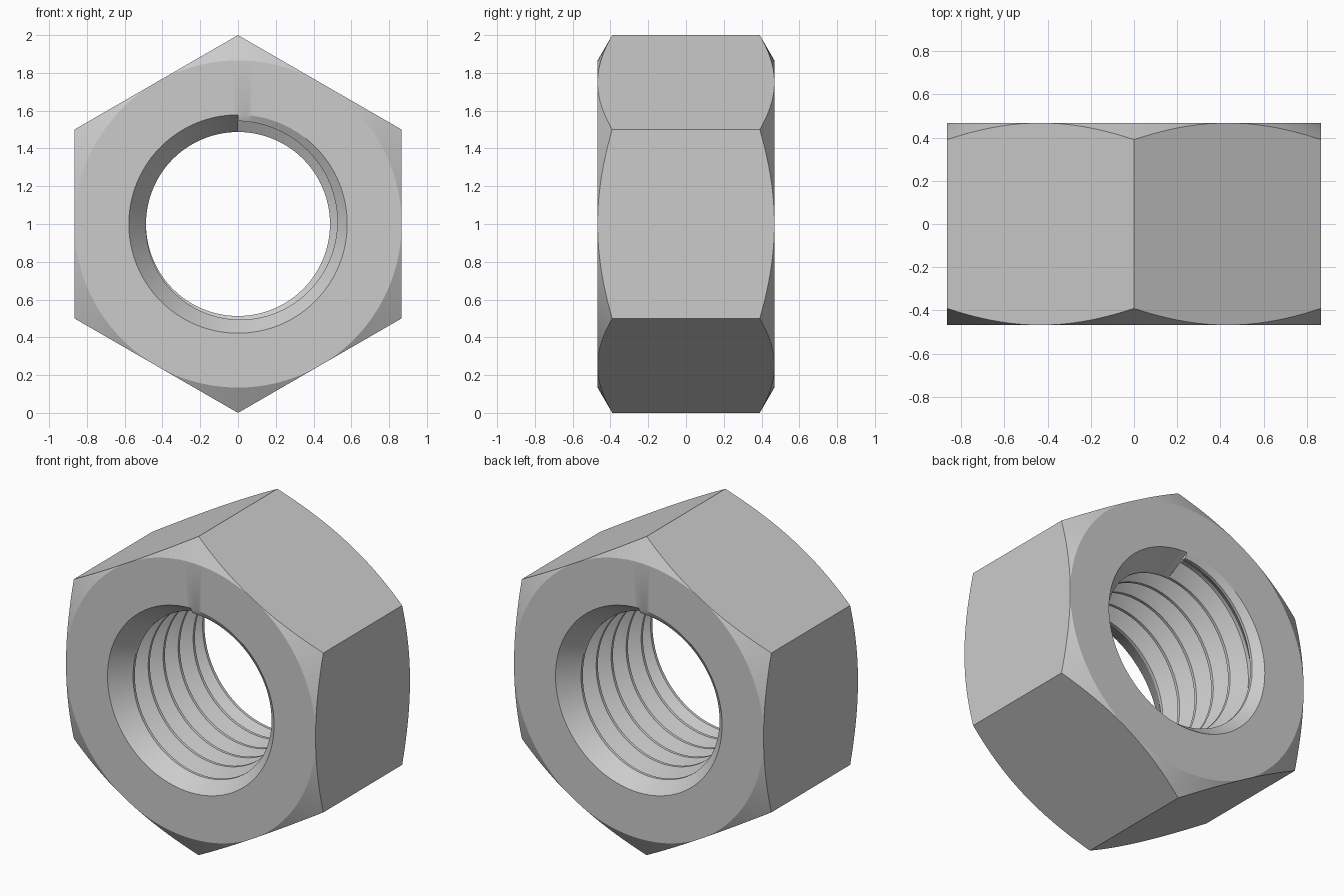
import bpy, bmesh
from math import sin, cos, tan, pi, radians

if "Cube" in bpy.data.objects:
    bpy.data.objects.remove(bpy.data.objects["Cube"])

H = 0.468            # half thickness along y
FLAT = cos(pi / 6)   # centre to flat, corners at radius 1
ROOT, CREST, LEAD = 0.578, 0.487, 0.545
TURNS, LAND, GAP = 6, 0.018, 0.013
PITCH = (2 * H - LAND - 2 * GAP) / TURNS
N = 144              # columns around the axis


def crest_radius(j, t):
    # the first and last crests taper out toward the countersinks
    if j == 0 and t < 0.75:
        return LEAD + (CREST - LEAD) * t / 0.75
    if j == TURNS - 1 and t > 0.25:
        return CREST + (LEAD - CREST) * (t - 0.25) / 0.75
    return CREST


def section(t):
    """Closed (radius, y) outline at fraction t of a turn."""
    pts = [(ROOT, -H)]
    # helical thread
    for j in range(TURNS):
        y = -H + GAP + PITCH * (j + t)
        r = crest_radius(j, t)
        pts += [(r, y), (r, y + LAND)]
        if j < TURNS - 1:
            mid = y + (PITCH + LAND) / 2
            pts += [(ROOT, mid - 0.012), (ROOT, mid + 0.012)]
    pts.append((ROOT, H))
    # hexagonal outside with 30 degree conical corner chamfers
    a = (t * 2 * pi) % (pi / 3) - pi / 6
    R = FLAT / cos(a)
    edge = H - (R - FLAT) * tan(pi / 6)
    pts += [(FLAT, H), (R, edge), (R, -edge), (FLAT, -H)]
    return pts


# sweep the section once round the axis
bm = bmesh.new()
cols = []
for i in range(N + 1):
    a = 2 * pi * i / N
    cols.append([bm.verts.new((r * sin(a), y, 1 + r * cos(a)))
                 for r, y in section(i / N)])
for c, d in zip(cols, cols[1:]):
    for k in range(len(c)):
        m = (k + 1) % len(c)
        bm.faces.new((c[k], c[m], d[m], d[k]))

# weld the seam and close the two small thread-start steps
bmesh.ops.remove_doubles(bm, verts=bm.verts, dist=1e-5)
bmesh.ops.holes_fill(bm, edges=[e for e in bm.edges if e.is_boundary], sides=0)
bmesh.ops.recalc_face_normals(bm, faces=bm.faces)

mesh = bpy.data.meshes.new("hex_nut")
bm.to_mesh(mesh)
bm.free()
nut = bpy.data.objects.new("hex_nut", mesh)
bpy.context.collection.objects.link(nut)
bpy.context.view_layer.objects.active = nut
nut.select_set(True)
bpy.ops.object.shade_smooth_by_angle(angle=radians(24))
